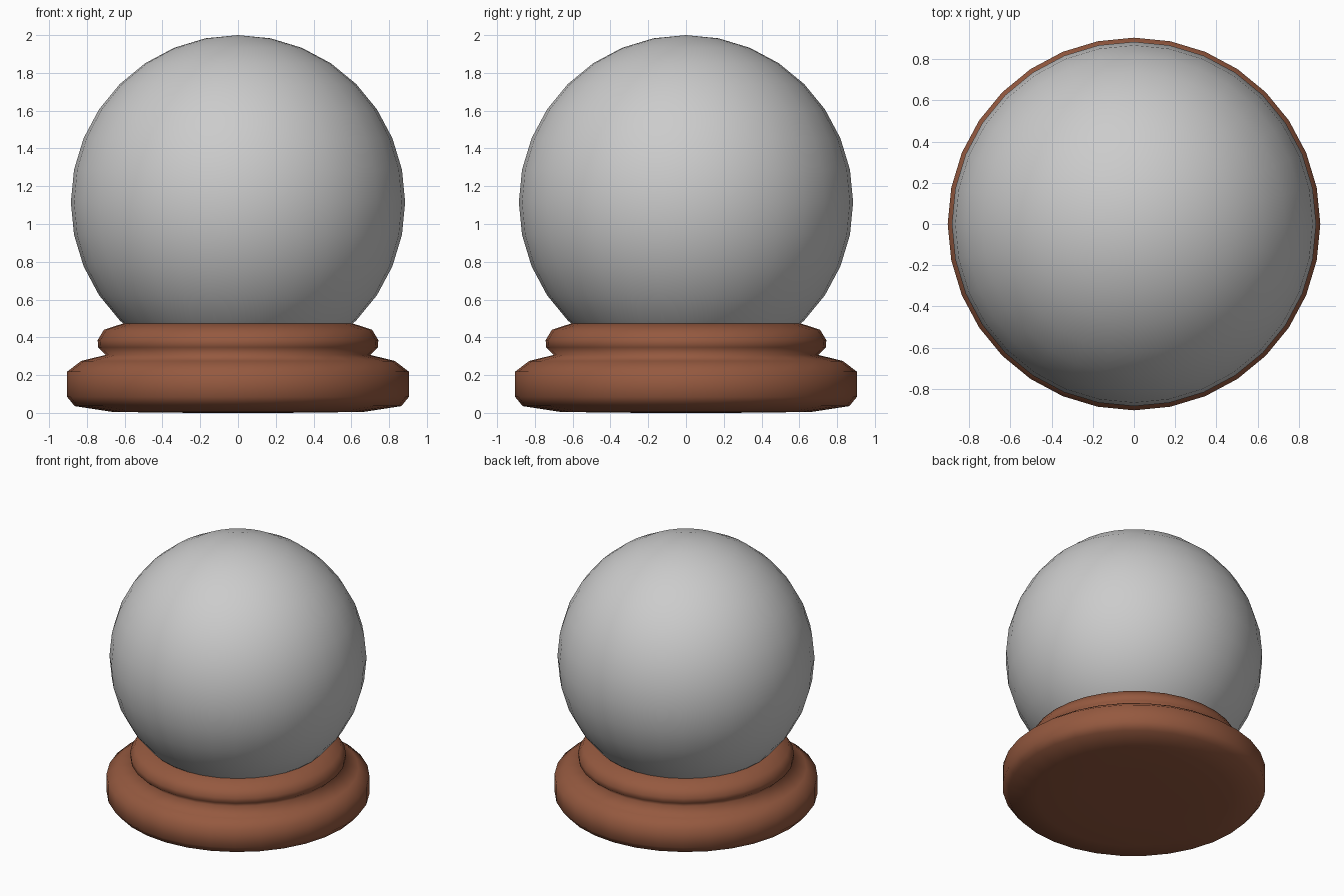
import bpy, bmesh, math

if "Cube" in bpy.data.objects:
    bpy.data.objects.remove(bpy.data.objects["Cube"])

SIDES = 32


def add_object(name, bm):
    bmesh.ops.recalc_face_normals(bm, faces=bm.faces)
    for f in bm.faces:
        f.smooth = True
    mesh = bpy.data.meshes.new(name)
    bm.to_mesh(mesh)
    bm.free()
    obj = bpy.data.objects.new(name, mesh)
    bpy.context.collection.objects.link(obj)
    return obj


def lathe(name, profile):
    bm = bmesh.new()
    verts = [bm.verts.new((r, 0, z)) for r, z in profile]
    edges = [bm.edges.new(pair) for pair in zip(verts, verts[1:])]
    bmesh.ops.spin(bm, geom=verts + edges, cent=(0, 0, 0), axis=(0, 0, 1),
                   angle=math.tau, steps=SIDES, use_merge=True)
    bmesh.ops.remove_doubles(bm, verts=bm.verts, dist=1e-5)
    return add_object(name, bm)


# Glass ball, its lower cap sunk into the base
bm = bmesh.new()
bmesh.ops.create_uvsphere(bm, u_segments=SIDES, v_segments=16, radius=0.885)
ball = add_object("glass_globe", bm)
ball.location.z = 1.115

# Turned wooden base: wide foot, groove, narrow collar
base = lathe("wooden_base", [
    (0, 0), (0.40, 0.001), (0.67, 0.006), (0.865, 0.036), (0.905, 0.085),
    (0.905, 0.218), (0.83, 0.275), (0.70, 0.307), (0.74, 0.347),
    (0.743, 0.385), (0.71, 0.44), (0.60, 0.476), (0.3, 0.478), (0, 0.478)])
wood = bpy.data.materials.new("brown_wood")
wood.diffuse_color = (0.3, 0.1, 0.05, 1)
wood.use_nodes = True
wood.node_tree.nodes["Principled BSDF"].inputs["Base Color"].default_value = wood.diffuse_color
base.data.materials.append(wood)
